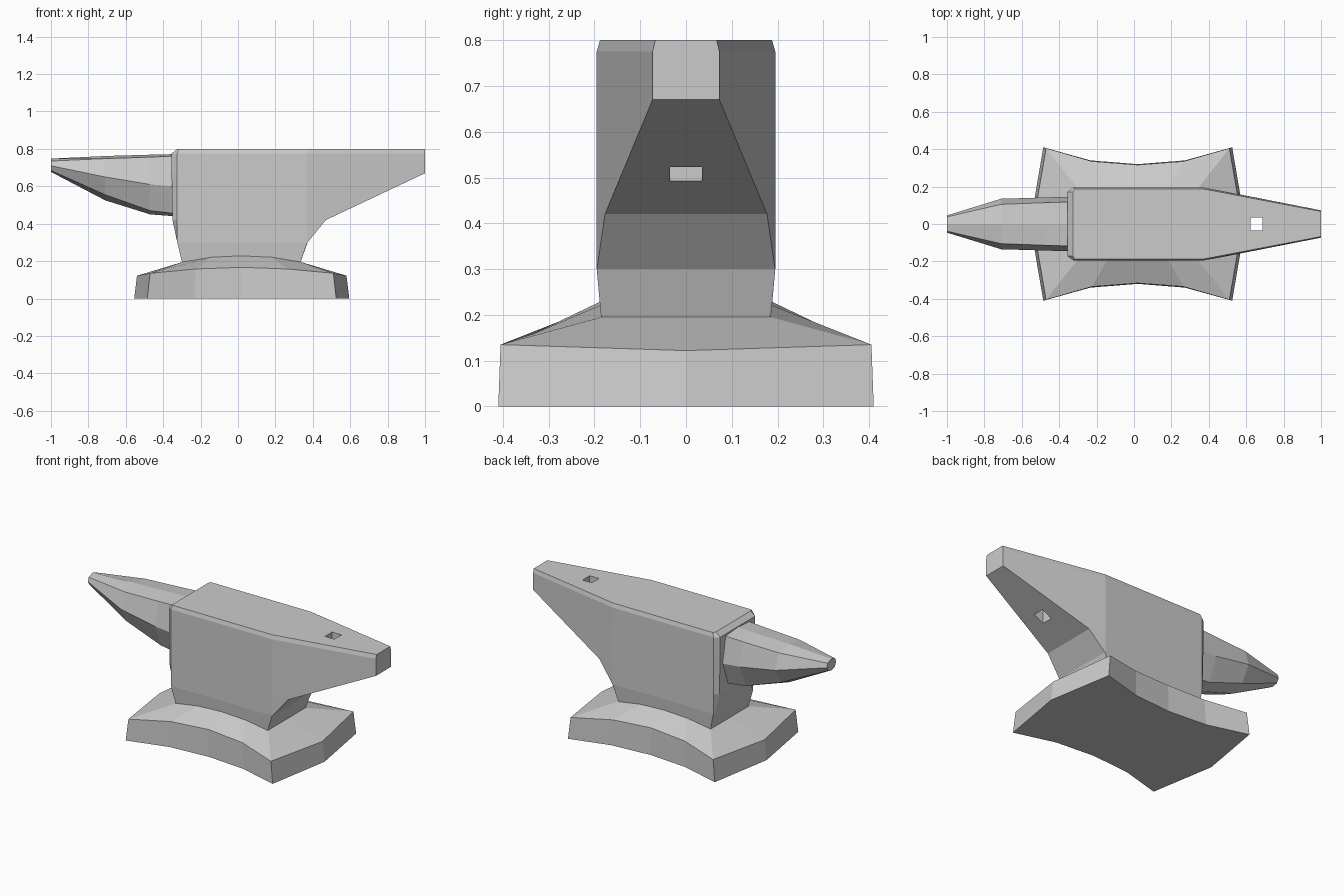
import bpy
import bmesh

if "Cube" in bpy.data.objects:
    bpy.data.objects.remove(bpy.data.objects["Cube"], do_unlink=True)

steel = bpy.data.materials.new("grey steel")
steel.use_nodes = True
GREY = (0.6, 0.6, 0.6, 1)
steel.diffuse_color = GREY
steel.node_tree.nodes["Principled BSDF"].inputs["Base Color"].default_value = GREY


def loft(name, rings):
    """Skin a list of equal closed rings and cap both ends."""
    bm = bmesh.new()
    loops = [[bm.verts.new(p) for p in ring] for ring in rings]
    for a, b in zip(loops, loops[1:]):
        for i in range(len(a)):
            j = (i + 1) % len(a)
            bm.faces.new((a[i], a[j], b[j], b[i]))
    bm.faces.new(loops[0][::-1])
    bm.faces.new(loops[-1])
    bmesh.ops.remove_doubles(bm, verts=bm.verts, dist=0.0005)
    bmesh.ops.recalc_face_normals(bm, faces=bm.faces)
    mesh = bpy.data.meshes.new(name)
    bm.to_mesh(mesh)
    bm.free()
    mesh.materials.append(steel)
    obj = bpy.data.objects.new(name, mesh)
    bpy.context.collection.objects.link(obj)
    return obj


# Foot: concave long sides, slightly pointed ends, arched deck
CX = 0.02


def foot_ring(corner_x, end_x, ys, zs, end_z):
    steps = [(-1, 0), (-0.5, 1), (0, 2), (0.5, 1), (1, 0)]
    front = [(CX + s * corner_x, -ys[k], zs[k]) for s, k in steps]
    back = [(x, -y, z) for x, y, z in reversed(front)]
    return front + [(CX + end_x, 0, end_z)] + back + [(CX - end_x, 0, end_z)]


loft("foot", [
    foot_ring(0.505, 0.575, (0.41, 0.34, 0.32), (0, 0, 0), 0),
    foot_ring(0.49, 0.56, (0.405, 0.335, 0.316), (0.135, 0.158, 0.167), 0.122),
    foot_ring(0.317, 0.317, (0.185, 0.185, 0.185), (0.195, 0.222, 0.23), 0.195),
])


# Body: waist, block and tapering heel, as stacked outlines
def body_ring(z, *half):
    front = [(x, -y, z) for x, y in half]
    return front + [(x, -y, z) for x, y, z in reversed(front)]


END, SIDE, SHOULDER, HEEL = (-0.355, 0.172), (-0.325, 0.195), (0.37, 0.195), (1, 0.073)
body = loft("body", [
    body_ring(0.19, (-0.298, 0.17), (-0.298, 0.185), (0.333, 0.185), (0.333, 0.18)),
    body_ring(0.3, (-0.325, 0.172), SIDE, SHOULDER, (0.372, 0.1945)),
    body_ring(0.42, (-0.35, 0.172), SIDE, SHOULDER, (0.47, 0.177)),
    body_ring(0.67, END, SIDE, SHOULDER, HEEL),
    body_ring(0.775, END, SIDE, SHOULDER, HEEL),
    body_ring(0.8, (-0.325, 0.172), (-0.318, 0.188), (0.368, 0.188), (1, 0.067)),
])

# Square tool hole through the heel
bpy.ops.mesh.primitive_cube_add(size=1, location=(0.655, 0, 0.65))
cutter = bpy.context.object
cutter.name = "hole_cutter"
cutter.scale = (0.065, 0.07, 0.6)
cutter.hide_render = True
cutter.data.materials.append(steel)
cut = body.modifiers.new("tool_hole", "BOOLEAN")
cut.operation, cut.solver, cut.object = "DIFFERENCE", "EXACT", cutter
bpy.context.view_layer.objects.active = body
bpy.ops.object.modifier_apply(modifier=cut.name)
bpy.data.objects.remove(cutter, do_unlink=True)


# Horn: crowned top, full flanks and narrow keel, drawn out to a blunt tip
def horn_ring(x, crown, edge, flank, lower, keel):
    right = [edge, flank, lower]
    return ([(x, 0, crown)] + [(x, -y, z) for y, z in right]
            + [(x, 0, keel)] + [(x, y, z) for y, z in reversed(right)])


loft("horn", [
    horn_ring(-1, 0.748, (0.038, 0.735), (0.046, 0.71), (0.03, 0.685), 0.677),
    horn_ring(-0.71, 0.762, (0.105, 0.748), (0.135, 0.65), (0.08, 0.555), 0.525),
    horn_ring(-0.47, 0.769, (0.114, 0.756), (0.142, 0.61), (0.085, 0.47), 0.45),
    horn_ring(-0.34, 0.772, (0.118, 0.762), (0.146, 0.6), (0.09, 0.455), 0.44),
])
